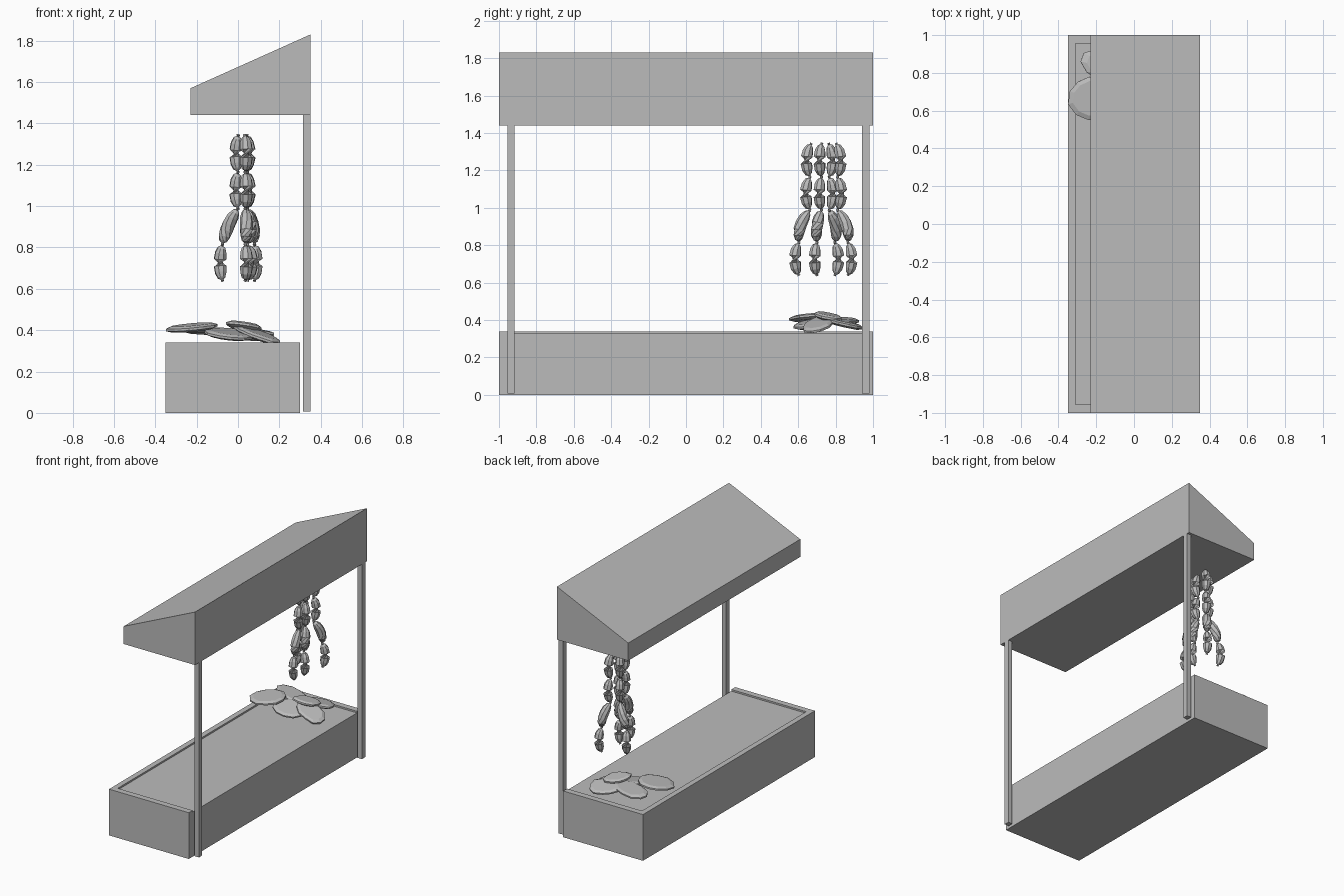
import bpy, bmesh, math, random
from mathutils import Vector, Matrix, Euler

if "Cube" in bpy.data.objects:
    bpy.data.objects.remove(bpy.data.objects["Cube"])

random.seed(4)
grey = bpy.data.materials.new("plain_grey")
grey.diffuse_color = (0.5, 0.5, 0.5, 1)
grey.use_nodes = True
grey.node_tree.nodes["Principled BSDF"].inputs["Base Color"].default_value = grey.diffuse_color


def finish(name, bm):
    bmesh.ops.recalc_face_normals(bm, faces=bm.faces)
    me = bpy.data.meshes.new(name)
    bm.to_mesh(me)
    bm.free()
    me.materials.append(grey)
    ob = bpy.data.objects.new(name, me)
    bpy.context.collection.objects.link(ob)
    return ob


def prism(name, profile, y0, y1):
    """Extrude an x/z profile along y."""
    bm = bmesh.new()
    f = bm.faces.new([bm.verts.new((x, y0, z)) for x, z in profile])
    ext = bmesh.ops.extrude_face_region(bm, geom=[f])["geom"]
    bmesh.ops.translate(bm, vec=(0, y1 - y0, 0),
                        verts=[v for v in ext if isinstance(v, bmesh.types.BMVert)])
    return finish(name, bm)


def box(name, x0, x1, y0, y1, z0, z1):
    return prism(name, [(x0, z0), (x1, z0), (x1, z1), (x0, z1)], y0, y1)


def loft(bm, rings):
    """Skin a list of point rings and cap both ends."""
    vs = [[bm.verts.new(p) for p in r] for r in rings]
    n = len(vs[0])
    for a, b in zip(vs, vs[1:]):
        for i in range(n):
            j = (i + 1) % n
            bm.faces.new((a[i], a[j], b[j], b[i]))
    bm.faces.new(vs[0][::-1])
    bm.faces.new(vs[-1])


# counter with a low rim on the front and both ends
FLOOR, RIM = 0.328, 0.34
prism("counter", [(-0.35, 0), (0.30, 0), (0.30, FLOOR), (-0.31, FLOOR),
                  (-0.31, RIM), (-0.35, RIM)], -1, 1)
box("rim_left", -0.31, 0.30, -1, -0.955, FLOOR, RIM)
box("rim_right", -0.31, 0.30, 0.955, 1, FLOOR, RIM)

# sloping roof and its two posts
prism("roof", [(-0.23, 1.44), (0.35, 1.44), (0.35, 1.83), (-0.23, 1.57)], -1, 1)
box("post_left", 0.315, 0.35, -0.954, -0.916, 0.007, 1.44)
box("post_right", 0.315, 0.35, 0.94, 0.98, 0.007, 1.44)


# sausages: tapered curved links between joints
def link(bm, p0, p1, bulge):
    rings = []
    axis = (p1 - p0)
    for t, r in ((0, .009), (.04, .006), (.09, .019), (.22, .029), (.4, .032), (.6, .032),
                 (.78, .029), (.91, .019), (.96, .006), (1, .009)):
        c = p0 + axis * t + bulge * (4 * t * (1 - t))
        q = (axis + bulge * (4 - 8 * t)).to_track_quat('Z', 'Y')
        rings.append([c + q @ Vector((r * math.cos(a * math.tau / 8),
                                      r * math.sin(a * math.tau / 8), 0)) for a in range(8)])
    loft(bm, rings)


# each strand: upper x, y and lower x, y
strands = [(0.035, 0.663, 0.035, 0.605), (0.035, 0.725, 0.045, 0.70),
           (0.0, 0.765, -0.075, 0.795), (0.045, 0.81, 0.08, 0.865)]
mid = Vector((0.015, 0.737, 0))
for k, (xa, ya, xb, yb) in enumerate(strands):
    bm = bmesh.new()
    out = (Vector((xa, ya, 0)) - mid)
    out = out.normalized() * 0.024
    top, low = Vector((xa, ya, 0)), Vector((xb, yb, 0))
    joints = [top.lerp(mid, .1) + Vector((0, 0, 1.345)), top + Vector((0, 0, 1.165)),
              top + Vector((0, 0, 0.988)), low + Vector((0, 0, 0.815)),
              low + Vector((0, 0, 0.638))]
    for a, b in zip(joints, joints[1:]):
        link(bm, a, b, out)
    finish(f"sausage_strand_{k + 1}", bm)

# pile of flat meat cuts: centre, radii, rotation (x tilt, y tilt, turn)
cuts = [((-0.22, 0.67, 0.413), .13, .12, (4, -5, 0)),
        ((-0.12, 0.82, 0.395), .17, .085, (-5, 2, -22)),
        ((0.09, 0.71, 0.378), .125, .085, (3, 20, -20)),
        ((-0.04, 0.67, 0.378), .12, .10, (12, 4, 15)),
        ((0.06, 0.85, 0.378), .12, .095, (-12, 4, 10)),
        ((0.03, 0.76, 0.418), .10, .07, (-4, 10, 30))]
for k, (c, rx, ry, rot) in enumerate(cuts):
    bm = bmesh.new()
    m = Matrix.Translation(c) @ Euler([math.radians(d) for d in rot]).to_matrix().to_4x4()
    wob = [random.uniform(.9, 1.05) for _ in range(11)]
    loft(bm, [[m @ Vector((rx * s * w * math.cos(i * math.tau / 11),
                           ry * s * w * math.sin(i * math.tau / 11), z))
               for i, w in enumerate(wob)]
              for s, z in ((.75, -.015), (1, -.005), (1, .006), (.8, .015))])
    finish(f"meat_cut_{k + 1}", bm)
